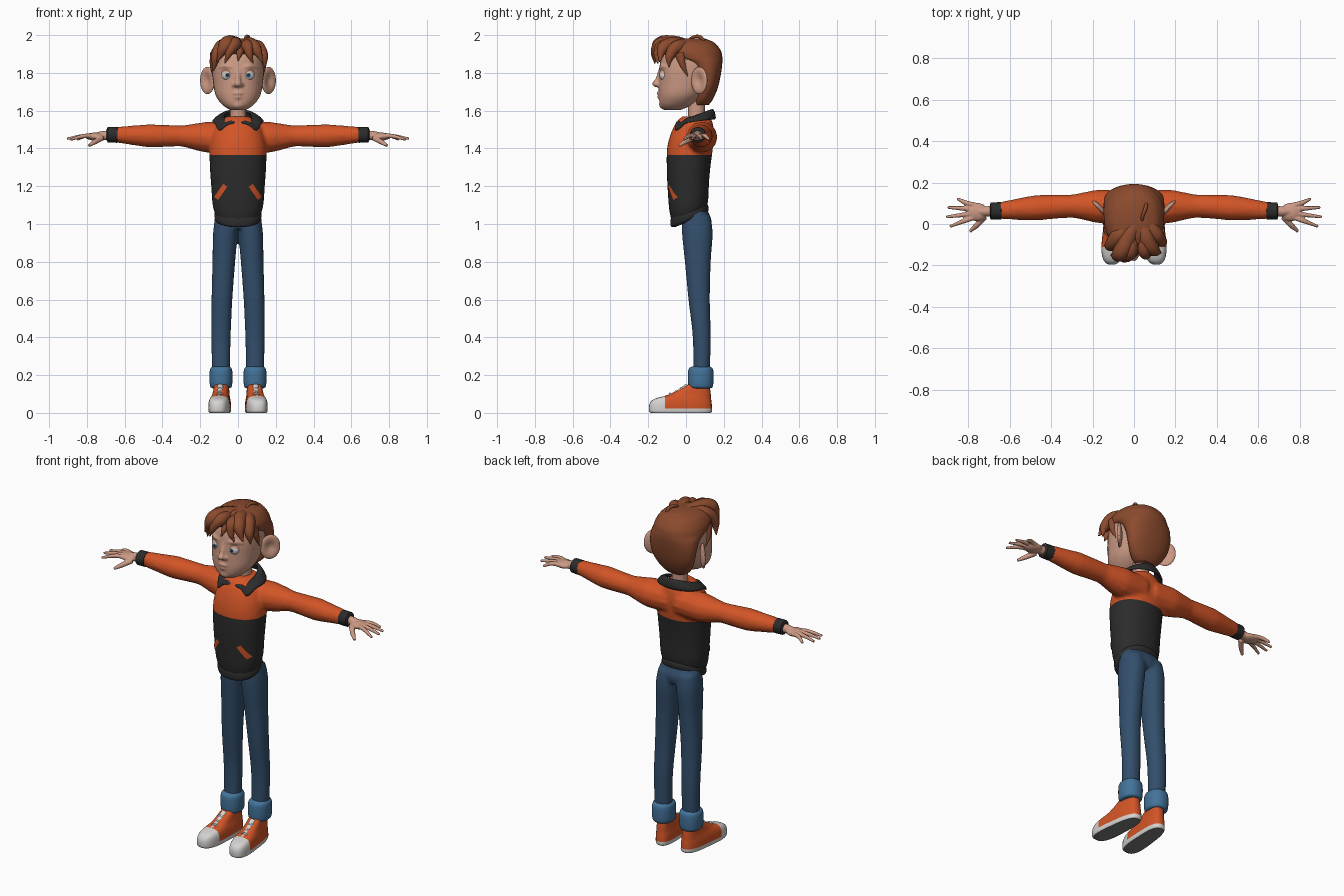
import bpy, bmesh, math
from mathutils import Matrix, Vector

if "Cube" in bpy.data.objects:
    bpy.data.objects.remove(bpy.data.objects["Cube"])


def material(name, *rgb):
    m = bpy.data.materials.new(name)
    m.use_nodes = True
    m.diffuse_color = (*rgb, 1)
    m.node_tree.nodes["Principled BSDF"].inputs["Base Color"].default_value = (*rgb, 1)
    return m


orange = material("orange cloth", .65, .09, .02)
black = material("charcoal knit", .025, .025, .025)
denim = material("denim", .033, .078, .15)
light_denim = material("light denim", .055, .17, .32)
skin = material("skin", .6, .32, .23)
brown = material("brown hair", .26, .07, .027)
white = material("white rubber", .66, .65, .64)
blue = material("iris blue", .03, .17, .36)
taupe = material("taupe shirt", .12, .08, .08)
grey = material("grey sole", .2, .2, .2)


# ---------- helpers ----------
def make(name, bm, *mats):
    me = bpy.data.meshes.new(name)
    bm.to_mesh(me)
    bm.free()
    ob = bpy.data.objects.new(name, me)
    bpy.context.collection.objects.link(ob)
    for m in mats:
        me.materials.append(m)
    return ob


def bake(ob, *mats):
    """Turn a curve or a modified object into a plain mesh."""
    deps = bpy.context.evaluated_depsgraph_get()
    me = bpy.data.meshes.new_from_object(ob.evaluated_get(deps), depsgraph=deps)
    name = ob.name
    bpy.data.objects.remove(ob)
    bm = bmesh.new()
    bm.from_mesh(me)
    bpy.data.meshes.remove(me)
    return make(name, bm, *mats)


def mirrored(ob):
    ob.modifiers.new("Mirror", 'MIRROR')
    return bake(ob, *ob.data.materials)


def loft(name, rings, mat, power=2.2, sides=32, steps=5):
    """Stack rounded rings (z, front y, back y, half width, centre x) along a smooth path."""
    rows = [Vector(r if len(r) == 5 else (*r, 0)) for r in rings]
    smooth = []
    for i in range(len(rows) - 1):
        a, b, c, d = (rows[min(max(i + k, 0), len(rows) - 1)] for k in (-1, 0, 1, 2))
        for s in range(steps):
            t = s / steps
            smooth.append(b + t / 2 * ((c - a) + t * ((2 * a - 5 * b + 4 * c - d)
                                                     + t * (3 * b - a - 3 * c + d))))
    smooth.append(rows[-1])
    bm = bmesh.new()
    loops = []
    for z, front, back, half, cx in smooth:
        loop = []
        for k in range(sides):
            a = math.tau * k / sides
            c, s = (math.copysign(abs(f) ** (2 / power), f) for f in (math.cos(a), math.sin(a)))
            loop.append(bm.verts.new((cx + half * c, (front + back) / 2 + (back - front) / 2 * s, z)))
        loops.append(loop)
    for lo, hi in zip(loops, loops[1:]):
        for k in range(sides):
            n = (k + 1) % sides
            bm.faces.new((lo[k], lo[n], hi[n], hi[k]))
    bm.faces.new(loops[0][::-1])
    bm.faces.new(loops[-1])
    return make(name, bm, mat)


def tubes(name, paths, mat):
    """Tapered round strands through points (x, y, z, radius)."""
    cu = bpy.data.curves.new(name, 'CURVE')
    cu.dimensions = '3D'
    cu.bevel_depth = 1
    cu.bevel_resolution = 4
    cu.resolution_u = 8
    cu.use_fill_caps = True
    for path in paths:
        sp = cu.splines.new('BEZIER')
        sp.bezier_points.add(len(path) - 1)
        for p, (x, y, z, r) in zip(sp.bezier_points, path):
            p.co, p.radius = (x, y, z), r
            p.handle_left_type = p.handle_right_type = 'AUTO'
    ob = bpy.data.objects.new(name, cu)
    bpy.context.collection.objects.link(ob)
    return bake(ob, mat)


def ball(name, centre, size, *mats, turn=Matrix()):
    bm = bmesh.new()
    bmesh.ops.create_uvsphere(bm, u_segments=32, v_segments=24, radius=1, matrix=Matrix.Translation(
        centre) @ turn @ Matrix.Diagonal((*size, 1)))
    return make(name, bm, *mats)


def fuse(name, parts, voxel, rounds, mat):
    """Blend closed parts into one skin."""
    bm = bmesh.new()
    for ob in parts:
        bm.from_mesh(ob.data)
        bpy.data.objects.remove(ob)
    ob = make(name, bm)
    rem = ob.modifiers.new("Remesh", 'REMESH')
    rem.mode, rem.voxel_size = 'VOXEL', voxel
    sm = ob.modifiers.new("Smooth", 'SMOOTH')
    sm.factor, sm.iterations = .5, rounds
    return bake(ob, mat)


def paint(ob, mats, rule, cuts=()):
    """Cut along planes, then colour each face by a rule."""
    bm = bmesh.new()
    bm.from_mesh(ob.data)
    for co, no in cuts:
        bmesh.ops.bisect_plane(bm, geom=bm.verts[:] + bm.edges[:] + bm.faces[:], plane_co=co, plane_no=no)
    bm.normal_update()
    ob.data.materials.clear()
    for m in mats:
        ob.data.materials.append(m)
    for f in bm.faces:
        f.material_index = rule(f.calc_center_median(), f.normal)
    bm.to_mesh(ob.data)
    bm.free()


def tilt_hem(ob):
    for v in ob.data.vertices:
        v.co.z += .4 * (v.co.y - .02) * min(max((1.36 - v.co.z) / .34, 0), 1)


# ---------- jacket ----------
torso = loft("torso", [(1.03, -.07, .105, .112), (1.1, -.088, .118, .134), (1.2, -.097, .122, .142),
                       (1.3, -.102, .13, .149), (1.4, -.1, .142, .15), (1.48, -.08, .148, .135),
                       (1.54, -.05, .14, .1), (1.57, -.02, .12, .06)], black)
tilt_hem(torso)
sleeves = mirrored(tubes("sleeves", [[(.03, .08, 1.46, .08), (.17, .085, 1.46, .082), (.3, .086, 1.466, .056),
                                      (.47, .078, 1.467, .062), (.65, .064, 1.473, .042)]], orange))
jacket = fuse("jacket", [torso, sleeves], .01, 6, black)
paint(jacket, (black, orange), lambda c, n: c.z > 1.365, [((0, 0, 1.365), (0, 0, 1))])
hem = loft("jacket_hem", [(1.015, -.06, .1, .105), (1.025, -.078, .115, .119), (1.045, -.083, .12, .125),
                          (1.065, -.08, .117, .122), (1.075, -.07, .11, .112)], black)
tilt_hem(hem)
mirrored(tubes("sleeve_cuffs", [[(.635, .064, 1.472, .034), (.64, .064, 1.472, .042),
                                 (.69, .062, 1.472, .041), (.695, .062, 1.472, .03)]], black))

# pocket slashes wrapped onto the jacket
bm = bmesh.new()
bmesh.ops.create_grid(bm, x_segments=10, y_segments=4, size=1, matrix=Matrix.Translation((.09, -.2, 1.17))
                      @ Matrix.Rotation(math.radians(56), 4, 'Y') @ Matrix.Rotation(math.pi / 2, 4, 'X')
                      @ Matrix.Diagonal((.042, .013, 1, 1)))
pockets = make("pocket_slashes", bm, orange)
wrap = pockets.modifiers.new("Wrap", 'SHRINKWRAP')
wrap.target, wrap.wrap_method, wrap.use_project_y = jacket, 'PROJECT', True
wrap.wrap_mode, wrap.offset = 'ABOVE_SURFACE', .004
mirrored(pockets)

# folded collar with two pointed flaps
bm = bmesh.new()
rows = []
for k in range(69):
    deg = 6 + k * 348 / 68
    a = math.radians(deg)
    s, c = math.sin(a), math.cos(a)
    side = min(deg, 360 - deg)
    spread = min(1, .2 + side / 50)
    point = math.exp(-((side - 46) / 13) ** 2)
    inner = Vector((.07 * s, .05 - .085 * c, 1.567 - .04 * c))
    outer = Vector((.138 * s, .04 - (.115 + .02 * point) * c, 1.54 - .012 * c - .04 * point))
    outer = inner.lerp(outer, spread)
    mid = inner.lerp(outer, .45) + Vector((0, 0, .016))
    rows.append([bm.verts.new(p) for p in (inner, mid, outer)])
for p, q in zip(rows, rows[1:]):
    for j in range(2):
        bm.faces.new((p[j], p[j + 1], q[j + 1], q[j]))
collar = make("collar", bm, black)
collar.modifiers.new("Solidify", 'SOLIDIFY').thickness = .016
collar.modifiers["Solidify"].offset = 0
collar.modifiers.new("Subsurf", 'SUBSURF').levels = 1
loft("undershirt", [(1.48, -.06, .12, .07), (1.53, -.048, .12, .065), (1.565, -.01, .11, .05)], taupe)

# ---------- jeans ----------
legs = mirrored(loft("legs", [(.19, .038, .125, .047, .09), (.4, .036, .131, .051, .09), (.6, .013, .126, .055, .085),
                              (.8, -.006, .131, .06, .075), (.95, -.021, .141, .065, .067),
                              (1.04, -.022, .13, .06, .06)], denim))
hips = loft("hips", [(.975, -.01, .125, .105), (1.02, -.025, .135, .125), (1.08, -.03, .11, .112)], denim)
fuse("jeans", [legs, hips], .009, 4, denim)
mirrored(loft("turned_up_cuffs", [(.13, .03, .128, .043, .09), (.14, .014, .142, .057, .09), (.185, .01, .146, .061, .09),
                                  (.23, .013, .143, .058, .09), (.245, .03, .128, .045, .09)], light_denim))

# ---------- shoes ----------
shoe = loft("shoes", [(0, -.188, .132, .049), (.012, -.196, .138, .053), (.05, -.192, .136, .053),
                      (.075, -.165, .133, .049), (.1, -.08, .131, .043), (.15, .01, .125, .038)], orange, 2.7)
for v in shoe.data.vertices:
    v.co.x = v.co.x * (1 + max(0, -v.co.y)) + .092 - .08 * v.co.y
paint(shoe, (orange, white, grey), lambda c, n: 2 if n.z < -.9 else int(c.y < -.11 or c.z < .024),
      [((0, -.11, 0), (0, 1, 0)), ((0, 0, .024), (0, 0, 1))])
mirrored(shoe)
mirrored(tubes("shoe_tongues", [[(.102, -.12, .07, .016), (.098, -.06, .092, .018), (.093, .01, .14, .017)]], white))
mirrored(tubes("shoe_laces", [[(.067, y + .01, z - .012, .005), (.097, y, z + .012, .005), (.127, y + .01, z - .012, .005)]
                              for y, z in ((-.085, .091), (-.055, .101), (-.025, .12))], white))

# ---------- hands ----------
tips = [(.887, -.012, 1.447), (.905, .034, 1.452), (.898, .08, 1.452), (.852, .122, 1.447)]
fingers = [[(.76, .035 + .018 * i, 1.465, .013), (.81, .018 + .028 * i, 1.466, .012), (*t, .007)]
           for i, t in enumerate(tips)]
thumb = [(.72, .035, 1.455, .015), (.757, -.005, 1.435, .014), (.79, -.035, 1.415, .008)]
wrist = [(.67, .062, 1.47, .027), (.72, .061, 1.468, .024), (.76, .06, 1.465, .018)]
hand = [tubes("fingers", fingers + [thumb, wrist], skin),
        ball("palm", (.757, .058, 1.463), (.052, .044, .021), skin)]
mirrored(fuse("hands", hand, .004, 2, skin))

# ---------- head ----------
loft("neck", [(1.5, .01, .11, .05), (1.56, .012, .1, .042), (1.68, .01, .1, .042)], skin)
skull = loft("skull", [(1.603, -.115, -.03, .04), (1.63, -.137, .03, .082), (1.68, -.144, .09, .118),
                       (1.75, -.144, .14, .132), (1.82, -.142, .165, .137), (1.89, -.128, .165, .13),
                       (1.95, -.085, .13, .1), (1.975, -.03, .08, .05)], skin)
features = [ball("nose_tip", (0, -.153, 1.743), (.021, .026, .019), skin),
            ball("chin", (0, -.117, 1.633), (.036, .026, .025), skin),
            mirrored(ball("nostrils", (.019, -.142, 1.737), (.013, .016, .012), skin)),
            tubes("face_ridges", [[(0, -.13, 1.825, .012), (0, -.142, 1.785, .013), (0, -.155, 1.75, .014)],
                                  [(-.042, -.128, 1.688, .006), (0, -.145, 1.692, .01), (.042, -.128, 1.688, .006)],
                                  [(-.032, -.131, 1.673, .006), (0, -.142, 1.672, .01), (.032, -.131, 1.673, .006)]], skin),
            mirrored(tubes("brow_ridges", [[(.02, -.132, 1.825, .01), (.06, -.125, 1.835, .013),
                                            (.1, -.092, 1.825, .009)]], skin))]
fuse("head", [skull] + features, .006, 3, skin)

# ears: flat discs with a hollow on the outer face
ear = ball("ears", (0, 0, 0), (1, 1, 1), skin)
for v in ear.data.vertices:
    x, y, z = v.co
    if y < 0:
        y += 1.25 * math.exp(-(x * x + z * z) / .3)
    v.co = Matrix.Rotation(math.radians(48), 3, 'Z') @ Vector((x * .056, y * .017, z * .072)) + Vector((.162, .07, 1.76))
mirrored(ear)

# eyes, ringed around the gaze direction, under half-closed lids
eye_spot = Vector((.056, -.11, 1.788))
quarter = Matrix.Rotation(math.pi / 2, 4, 'X')
eye = ball("eyes", eye_spot, (.031, .031, .031), white, turn=quarter)
paint(eye, (white, blue, black), lambda c, n: (n.y < -.9) + (n.y < -.975))
mirrored(eye)
bm = bmesh.new()
bmesh.ops.create_uvsphere(bm, u_segments=32, v_segments=24, radius=.034, matrix=Matrix.Translation(eye_spot))
bmesh.ops.bisect_plane(bm, geom=bm.verts[:] + bm.edges[:] + bm.faces[:], plane_co=eye_spot + Vector((0, 0, .01)),
                       plane_no=(0, .15, 1), clear_inner=True)
mirrored(make("upper_eyelids", bm, skin))

# ---------- hair ----------
loft("hair_cap", [(1.63, .05, .12, .06), (1.66, .05, .142, .095), (1.72, .06, .168, .128), (1.79, .05, .184, .143),
                  (1.85, .0, .192, .146), (1.885, -.1, .192, .146), (1.92, -.137, .183, .139), (1.96, -.11, .15, .11),
                  (1.982, -.06, .1, .06)], brown)
tubes("hair_locks", [
    [(.02, .03, 1.94, .03), (-.03, -.07, 1.956, .042), (-.065, -.14, 1.945, .042), (-.11, -.15, 1.86, .004)],
    [(0, 0, 1.94, .03), (-.075, -.06, 1.94, .042), (-.11, -.1, 1.9, .032), (-.13, -.1, 1.81, .003)],
    [(-.01, -.06, 1.95, .03), (-.02, -.135, 1.95, .036), (-.045, -.165, 1.91, .022), (-.07, -.165, 1.85, .003)],
    [(.04, .03, 1.94, .03), (.06, -.07, 1.948, .042), (.09, -.12, 1.93, .035), (.13, -.14, 1.86, .004)],
    [(.05, .03, 1.94, .03), (.105, -.05, 1.935, .037), (.135, -.085, 1.89, .026), (.145, -.09, 1.83, .003)],
    [(.04, -.05, 1.94, .03), (.05, -.13, 1.94, .032), (.06, -.152, 1.9, .02), (.08, -.15, 1.85, .003)],
    [(.02, -.06, 1.93, .025), (.01, -.13, 1.91, .02), (0, -.16, 1.865, .003)],
    [(.06, .1, 1.96, .008), (.055, .075, 1.99, .009), (.04, .03, 1.985, .008), (.045, 0, 1.95, .004)]], brown)
mirrored(tubes("sideburns", [[(.118, -.03, 1.9, .03), (.133, -.02, 1.85, .017), (.133, .01, 1.78, .003)]], brown))

# ---------- smooth shading ----------
for ob in bpy.context.scene.objects:
    if ob.type == 'MESH':
        ob.select_set(True)
        bpy.context.view_layer.objects.active = ob
bpy.ops.object.shade_smooth_by_angle(angle=math.radians(45))
